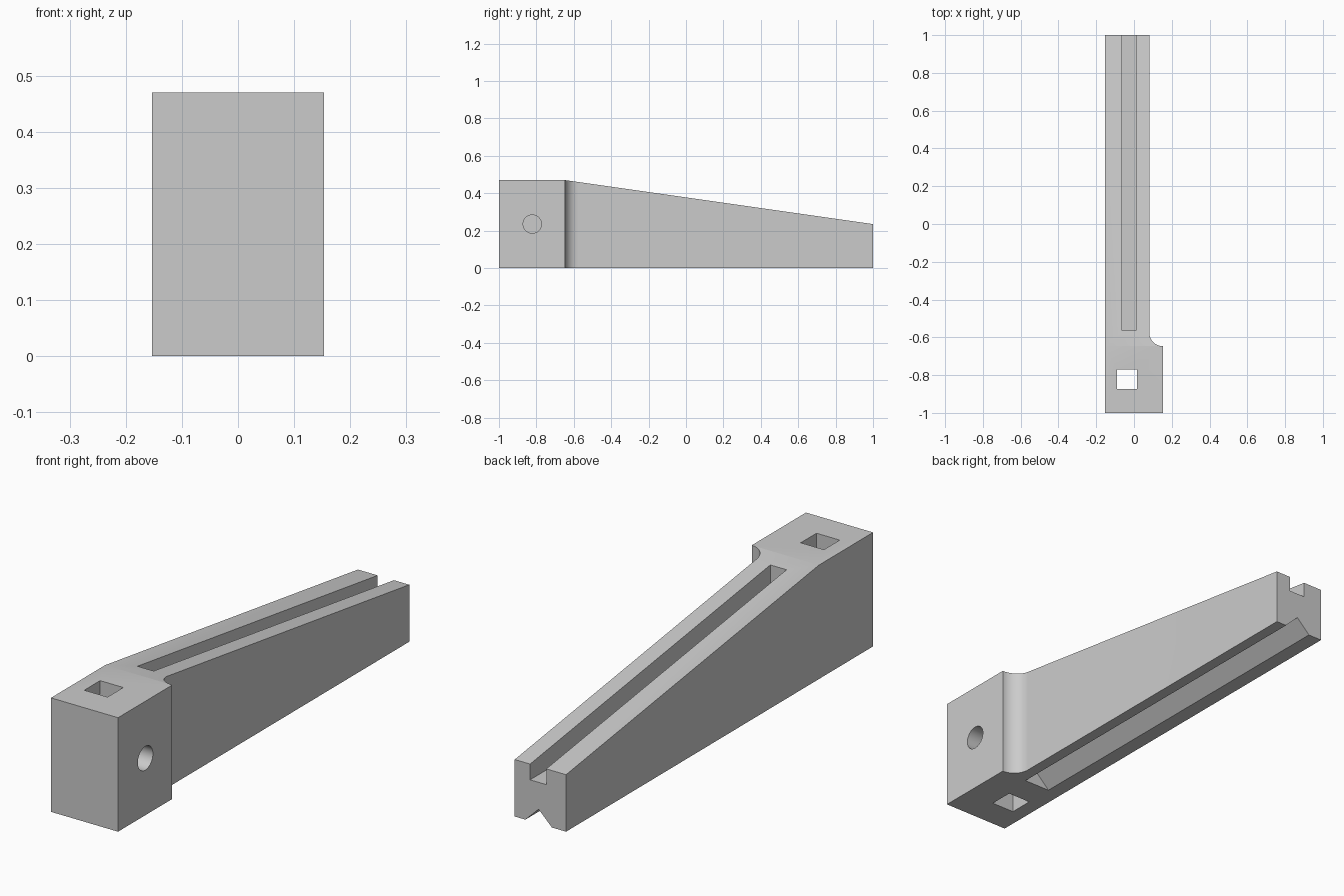
import bpy, bmesh, math
from mathutils import Vector

cube = bpy.data.objects.get("Cube")
if cube:
    bpy.data.objects.remove(cube, do_unlink=True)

grey = bpy.data.materials.new("light grey")
grey.use_nodes = True
grey.diffuse_color = (0.6, 0.6, 0.6, 1)
grey.node_tree.nodes["Principled BSDF"].inputs["Base Color"].default_value = (0.6, 0.6, 0.6, 1)


def prism(name, outline, axis, start, end):
    """Extrude a 2D outline along one axis (0, 1 or 2) from start to end."""
    bm = bmesh.new()
    verts = []
    for a, b in outline:
        co = [a, b]
        co.insert(axis, start)
        verts.append(bm.verts.new(co))
    face = bm.faces.new(verts)
    moved = bmesh.ops.extrude_face_region(bm, geom=[face])["geom"]
    shift = Vector((0, 0, 0))
    shift[axis] = end - start
    bmesh.ops.translate(bm, vec=shift, verts=[v for v in moved if isinstance(v, bmesh.types.BMVert)])
    bmesh.ops.recalc_face_normals(bm, faces=bm.faces)
    mesh = bpy.data.meshes.new(name)
    bm.to_mesh(mesh)
    bm.free()
    mesh.materials.append(grey)
    obj = bpy.data.objects.new(name, mesh)
    bpy.context.collection.objects.link(obj)
    return obj


def rect(a0, a1, b0, b1):
    return [(a0, b0), (a1, b0), (a1, b1), (a0, b1)]


def arc(cx, cy, r, first, last, steps):
    angles = [math.radians(first + (last - first) * i / steps) for i in range(steps + 1)]
    return [(cx + r * math.cos(t), cy + r * math.sin(t)) for t in angles]


LEFT, RIGHT, ARM = -0.153, 0.153, 0.081    # side faces of block and arm
SHOULDER, TOP, TIP = -0.647, 0.47, 0.235   # end of block, block height, tip height
R = RIGHT - ARM

# Plan outline: block, concave fillet, long arm
plan = [(LEFT, -1), (RIGHT, -1)]
plan += arc(RIGHT, SHOULDER + R, R, 270, 180, 16)
plan += [(ARM, 1), (LEFT, 1)]
body = prism("tapered_arm", plan, 2, 0, TOP)

# Cutters: sloped top, slot, V groove, square hole, round cross hole
fall = (TOP - TIP) / (1 - SHOULDER)
cutters = [
    prism("slope_cutter", [(SHOULDER, TOP), (1.1, TOP - fall * (1.1 - SHOULDER)),
                           (1.1, 0.6), (SHOULDER, 0.6)], 0, -0.3, 0.3),
    prism("slot_cutter", rect(-0.063, 0.011, 0.17, 0.6), 1, -0.565, 1.1),
    prism("groove_cutter", [(-0.101, -0.012), (0.045, -0.012), (-0.028, 0.059)], 1, SHOULDER, 1.1),
    prism("square_hole_cutter", rect(-0.09, 0.016, -0.873, -0.77), 2, -0.1, 0.6),
    prism("round_hole_cutter", arc(-0.822, TIP, 0.049, 0, 352.5, 47), 0, -0.04, 0.3),
]

bpy.ops.object.select_all(action="DESELECT")
bpy.context.view_layer.objects.active = body
body.select_set(True)
for cutter in cutters:
    cutter.hide_render = True
    mod = body.modifiers.new(cutter.name, "BOOLEAN")
    mod.operation = "DIFFERENCE"
    mod.solver = "EXACT"
    mod.object = cutter
    bpy.ops.object.modifier_apply(modifier=mod.name)
    bpy.data.objects.remove(cutter, do_unlink=True)

bpy.ops.object.shade_smooth_by_angle(angle=math.radians(30))
